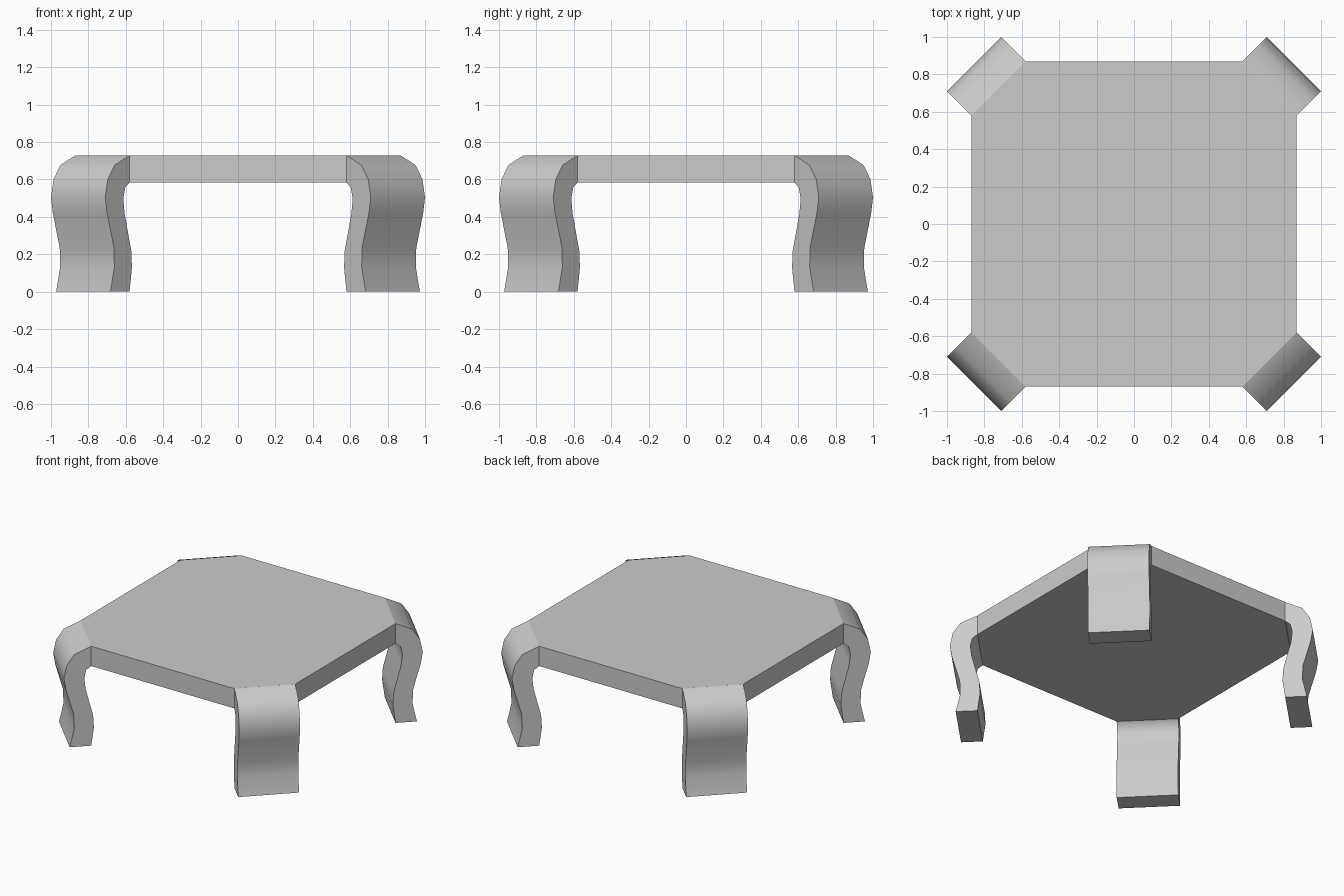
import bpy, bmesh
from math import radians
from mathutils import Matrix

cube = bpy.data.objects.get("Cube")
if cube:
    bpy.data.objects.remove(cube, do_unlink=True)

HALF, CORNER = 0.87, 0.58          # table top half width, start of the cut corner
TOP, UNDER = 0.728, 0.583          # table top heights
LEG_WIDTH = 0.41

grey = bpy.data.materials.new("light grey")
grey.use_nodes = True
colour = (0.6, 0.6, 0.6, 1)
grey.diffuse_color = colour
grey.node_tree.nodes["Principled BSDF"].inputs["Base Color"].default_value = colour


def extrude_profile(name, points, offset):
    """Close a profile into a face and extrude it along offset."""
    bm = bmesh.new()
    face = bm.faces.new([bm.verts.new(p) for p in points])
    result = bmesh.ops.extrude_face_region(bm, geom=[face], use_keep_orig=True)
    moved = [v for v in result["geom"] if isinstance(v, bmesh.types.BMVert)]
    bmesh.ops.translate(bm, verts=moved, vec=offset)
    bmesh.ops.recalc_face_normals(bm, faces=bm.faces)
    mesh = bpy.data.meshes.new(name)
    bm.to_mesh(mesh)
    bm.free()
    mesh.materials.append(grey)
    obj = bpy.data.objects.new(name, mesh)
    bpy.context.collection.objects.link(obj)
    return obj


# Square top with cut corners
octagon = [(HALF, -CORNER), (HALF, CORNER), (CORNER, HALF), (-CORNER, HALF),
           (-HALF, CORNER), (-HALF, -CORNER), (-CORNER, -HALF), (CORNER, -HALF)]
extrude_profile("table_top", [(x, y, UNDER) for x, y in octagon], (0, 0, TOP - UNDER))

# Curved leg profile: distance from the centre, height
outer = [(1.025, TOP), (1.138, 0.677), (1.19, 0.6), (1.209, 0.505), (1.195, 0.42),
         (1.143, 0.235), (1.14, 0.13), (1.17, 0)]
inner = [(1.025, 0), (1.007, 0.13), (1.012, 0.22), (1.063, 0.42),
         (1.072, 0.5), (1.058, 0.558), (1.025, UNDER)]
profile = [(r, -LEG_WIDTH / 2, z) for r, z in outer + inner]

# One leg on each cut corner, smooth along the curve with sharp sides
corners = ["back_left", "back_right", "front_right", "front_left"]
for i, corner in enumerate(corners):
    leg = extrude_profile("leg_" + corner, profile, (0, LEG_WIDTH, 0))
    leg.data.transform(Matrix.Rotation(radians(45 + 90 * i), 4, 'Z'))
    bpy.ops.object.select_all(action='DESELECT')
    leg.select_set(True)
    bpy.context.view_layer.objects.active = leg
    bpy.ops.object.shade_smooth_by_angle(angle=radians(45))
